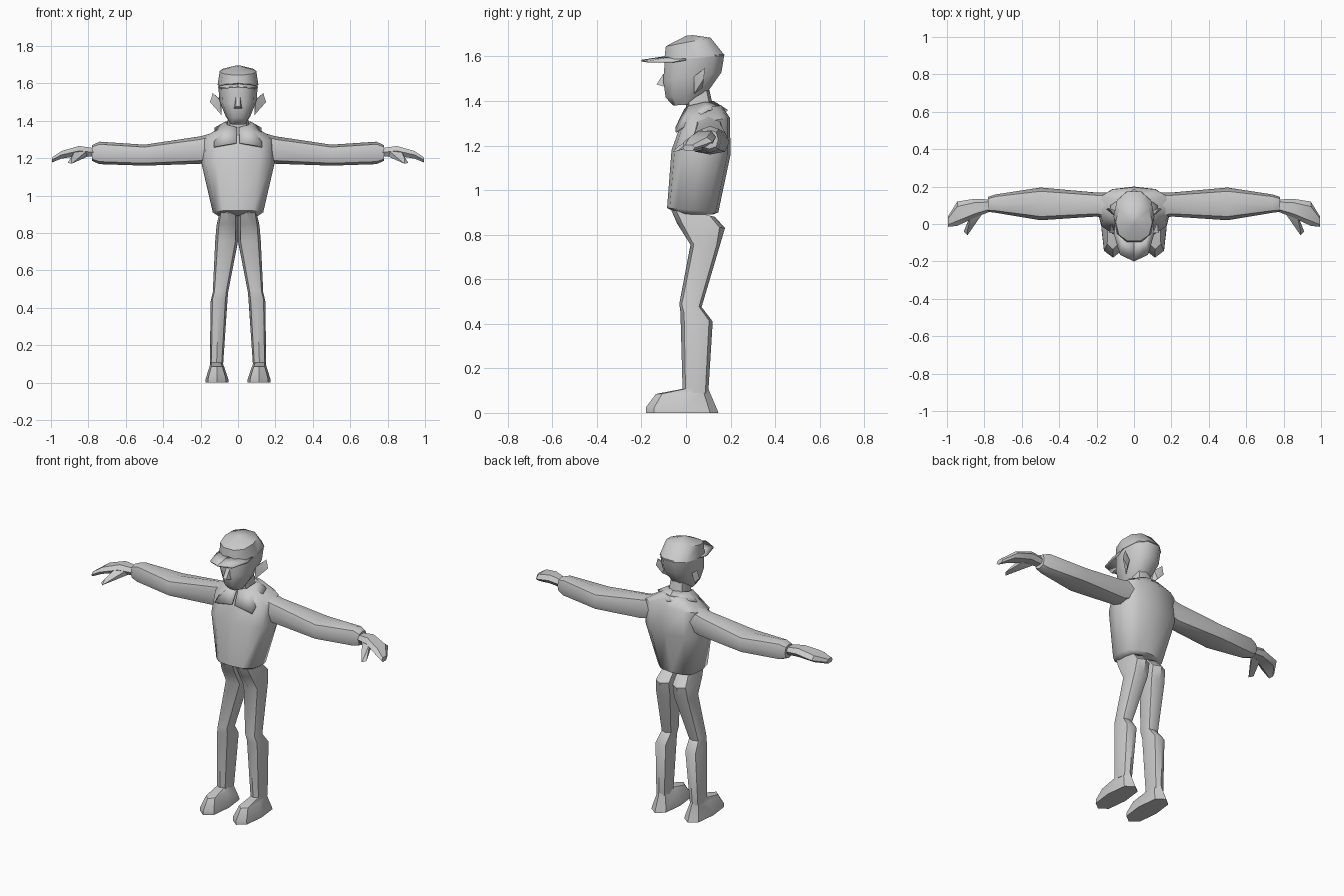
import bpy, bmesh
from math import cos, sin, pi

if "Cube" in bpy.data.objects:
    bpy.data.objects.remove(bpy.data.objects["Cube"])


def finish(bm, name, mirror=False, thick=0.0, angle=35):
    bmesh.ops.recalc_face_normals(bm, faces=bm.faces)
    me = bpy.data.meshes.new(name)
    bm.to_mesh(me)
    bm.free()
    ob = bpy.data.objects.new(name, me)
    bpy.context.collection.objects.link(ob)
    bpy.ops.object.select_all(action='DESELECT')
    ob.select_set(True)
    bpy.context.view_layer.objects.active = ob
    bpy.ops.object.shade_smooth_by_angle(angle=angle * pi / 180)
    if mirror:
        ob.modifiers.new("Mirror", 'MIRROR').use_mirror_merge = False
    if thick:
        ob.modifiers.new("Solidify", 'SOLIDIFY').thickness = thick
    return ob


def unit_ring(n, p):
    # rounded-square outline reaching -1..1 on both axes
    out = []
    for i in range(n):
        c, s = cos(2 * pi * i / n), sin(2 * pi * i / n)
        out.append((abs(c) ** p * (1 if c > 0 else -1), abs(s) ** p * (1 if s > 0 else -1)))
    return out


def upright(r, n, p):
    # ring (x0, x1, y_front, y_back, z_front, z_back)
    x0, x1, y0, y1, z0, z1 = r
    return [((x0 + x1) / 2 + u * (x1 - x0) / 2, (y0 + y1) / 2 + v * (y1 - y0) / 2,
             z0 + (z1 - z0) * (v + 1) / 2) for u, v in unit_ring(n, p)]


def sideways(r, n, p):
    # ring (x, y_front, y_back, z_low, z_high)
    x, y0, y1, z0, z1 = r
    return [(x, (y0 + y1) / 2 + u * (y1 - y0) / 2, (z0 + z1) / 2 + v * (z1 - z0) / 2)
            for u, v in unit_ring(n, p)]


def loft(name, rings, make=upright, n=8, p=0.75, **kw):
    bm = bmesh.new()
    vs = [[bm.verts.new(c) for c in make(r, n, p)] for r in rings]
    for a, b in zip(vs, vs[1:]):
        for i in range(n):
            j = (i + 1) % n
            bm.faces.new((a[i], a[j], b[j], b[i]))
    bm.faces.new(vs[0][::-1])
    bm.faces.new(vs[-1])
    return finish(bm, name, **kw)


def hull(name, pts, **kw):
    bm = bmesh.new()
    for c in pts:
        bm.verts.new(c)
    res = bmesh.ops.convex_hull(bm, input=bm.verts)
    junk = [g for g in res['geom_interior'] if isinstance(g, bmesh.types.BMVert)]
    bmesh.ops.delete(bm, geom=junk, context='VERTS')
    return finish(bm, name, **kw)


def strip(name, pairs, **kw):
    bm = bmesh.new()
    vs = [[bm.verts.new(c) for c in pr] for pr in pairs]
    for a, b in zip(vs, vs[1:]):
        bm.faces.new((a[0], a[1], b[1], b[0]))
    return finish(bm, name, **kw)


def centred(rows):
    return [(-w, w, *rest) for w, *rest in rows]


# jacket body
loft("jacket", centred([
    (.105, -.03, .12, .89, .89),
    (.135, -.085, .145, .92, .90),
    (.195, -.065, .2, 1.18, 1.16),
    (.19, -.025, .197, 1.29, 1.325),
    (.085, .0, .16, 1.36, 1.38)]), n=12, angle=50)

# trousers
loft("trouser_leg", [
    (.0, .1, -.075, .13, .93, .88),
    (.0, .115, -.04, .175, .85, .83),
    (.0, .122, .02, .153, .755, .755),
    (.053, .135, -.03, .07, .49, .475),
    (.057, .147, -.025, .12, .45, .41),
    (.08, .15, -.015, .1, .09, .09)], mirror=True, angle=45)

# shoes
loft("shoe", [
    (.05, .175, -.18, .145, .0, .0),
    (.052, .173, -.18, .14, .025, .015),
    (.075, .152, -.135, .108, .085, .09),
    (.085, .148, -.02, .1, .107, .11)], mirror=True)

# sleeves
loft("sleeve", [
    (.10, .02, .17, 1.2, 1.345),
    (.2, .04, .168, 1.17, 1.317),
    (.5, .02, .195, 1.16, 1.272),
    (.74, .06, .158, 1.168, 1.288),
    (.78, .065, .145, 1.185, 1.27)], make=sideways, mirror=True, angle=45)

# hands with thumbs
loft("hand", [
    (.76, .07, .13, 1.205, 1.255),
    (.85, .035, .135, 1.21, 1.268),
    (.945, -.01, .12, 1.195, 1.24),
    (.995, -.015, .04, 1.175, 1.205)], make=sideways, n=6, mirror=True)
hull("thumb", [(.80, .08, 1.21), (.80, .07, 1.245), (.87, .06, 1.21), (.87, .05, 1.245),
               (.89, -.06, 1.17), (.91, -.04, 1.175), (.89, -.03, 1.2)], mirror=True)

# neck and head
loft("neck", centred([
    (.06, .0, .125, 1.33, 1.36),
    (.052, .0, .105, 1.42, 1.45)]), angle=50)
loft("head", centred([
    (.04, -.06, .04, 1.38, 1.385),
    (.068, -.095, .1, 1.415, 1.44),
    (.1, -.108, .165, 1.49, 1.53),
    (.106, -.1, .178, 1.59, 1.61)]), n=10, p=.85, angle=50)

# cap crown and brim
loft("cap", centred([
    (.109, -.104, .18, 1.58, 1.605),
    (.098, -.095, .115, 1.645, 1.685),
    (.012, -.0, .03, 1.693, 1.696)]), n=10, p=.85, angle=50)
strip("cap_brim", [
    [(.0, -.09, 1.602), (.0, -.2, 1.585)],
    [(.06, -.075, 1.598), (.075, -.165, 1.58)],
    [(.104, .0, 1.59), (.106, -.06, 1.58)]], mirror=True, thick=.008)

# nose and ears
hull("nose", [(-.012, -.1, 1.525), (.012, -.1, 1.525), (-.022, -.1, 1.465),
              (.022, -.1, 1.465), (-.012, -.132, 1.475), (.012, -.132, 1.475)])
hull("ear", [(.095, .035, 1.51), (.088, .035, 1.43), (.135, .085, 1.548),
             (.15, .08, 1.5), (.11, .075, 1.46), (.09, .07, 1.51)], mirror=True)

# shirt collar wrapping from the back of the neck to the front flaps
strip("collar", [
    [(.0, .125, 1.4), (.0, .188, 1.36)],
    [(.07, .08, 1.395), (.125, .1, 1.363)],
    [(.055, .01, 1.378), (.13, -.048, 1.262)],
    [(.005, -.008, 1.365), (.01, -.048, 1.282)]], mirror=True, thick=.008)
